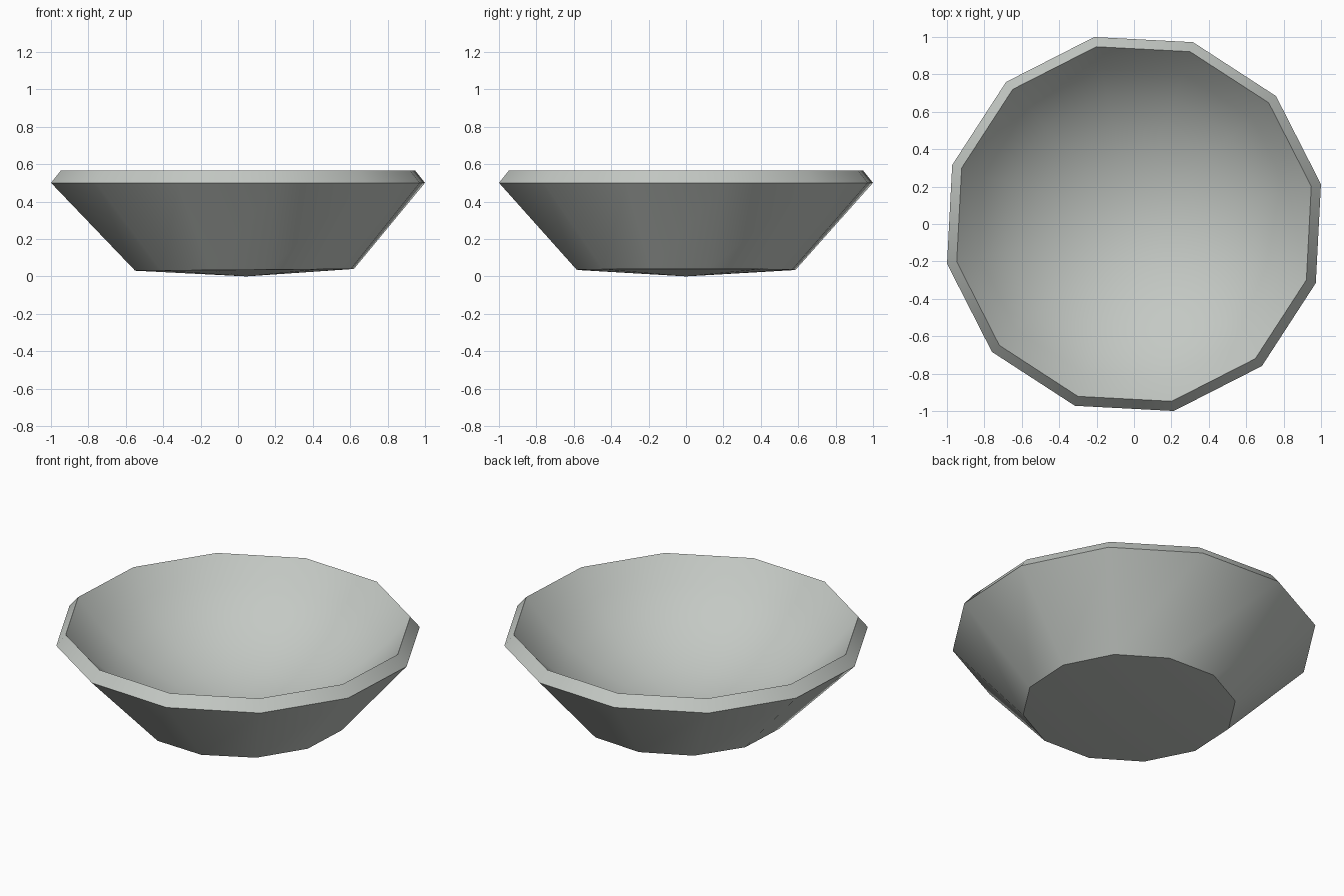
import bpy, bmesh, math

if "Cube" in bpy.data.objects:
    bpy.data.objects.remove(bpy.data.objects["Cube"])

SIDES = 12
TWIST = math.radians(12)
bm = bmesh.new()


def ring(radius, z, cx=0.0, tilt=0.0):
    """Twelve-sided loop, optionally shifted and tilted along x."""
    verts = []
    for i in range(SIDES):
        a = TWIST + i * math.tau / SIDES
        dx = radius * math.cos(a)
        verts.append(bm.verts.new((cx + dx, radius * math.sin(a), z + tilt * dx)))
    return verts


def bridge(lower, upper):
    for i in range(SIDES):
        j = (i + 1) % SIDES
        bm.faces.new((lower[i], lower[j], upper[j], upper[i]))


def cap(loop, centre, flip):
    c = bm.verts.new(centre)
    for i in range(SIDES):
        a, b = loop[i], loop[(i + 1) % SIDES]
        bm.faces.new((b, a, c) if flip else (a, b, c))


# Outer wall, bevelled lip and inner rim
foot = ring(0.598, 0.035, cx=0.035, tilt=0.008)
edge = ring(1.022, 0.5)
lip = ring(0.969, 0.565)
cap(foot, (0.045, 0, 0), True)
bridge(foot, edge)
bridge(edge, lip)

# Rounded hollow: spherical cap from the lip down to the floor
FLOOR, RIM_R, RIM_Z = 0.07, 0.969, 0.565
depth = RIM_Z - FLOOR
R = (RIM_R ** 2 + depth ** 2) / (2 * depth)
full = math.asin(RIM_R / R)
STEPS = 6
previous = lip
for k in range(STEPS - 1, 0, -1):
    a = full * k / STEPS
    loop = ring(R * math.sin(a), FLOOR + R * (1 - math.cos(a)))
    bridge(previous, loop)
    previous = loop
cap(previous, (0, 0, FLOOR), False)

mesh = bpy.data.meshes.new("bowl")
bm.to_mesh(mesh)
bm.free()
bowl = bpy.data.objects.new("bowl", mesh)
bpy.context.collection.objects.link(bowl)

# Pale grey stoneware
grey = bpy.data.materials.new("pale_grey")
grey.diffuse_color = (0.55, 0.58, 0.55, 1)
grey.use_nodes = True
grey.node_tree.nodes["Principled BSDF"].inputs["Base Color"].default_value = grey.diffuse_color
mesh.materials.append(grey)

bpy.context.view_layer.objects.active = bowl
bowl.select_set(True)
bpy.ops.object.shade_smooth_by_angle(angle=math.radians(30))
